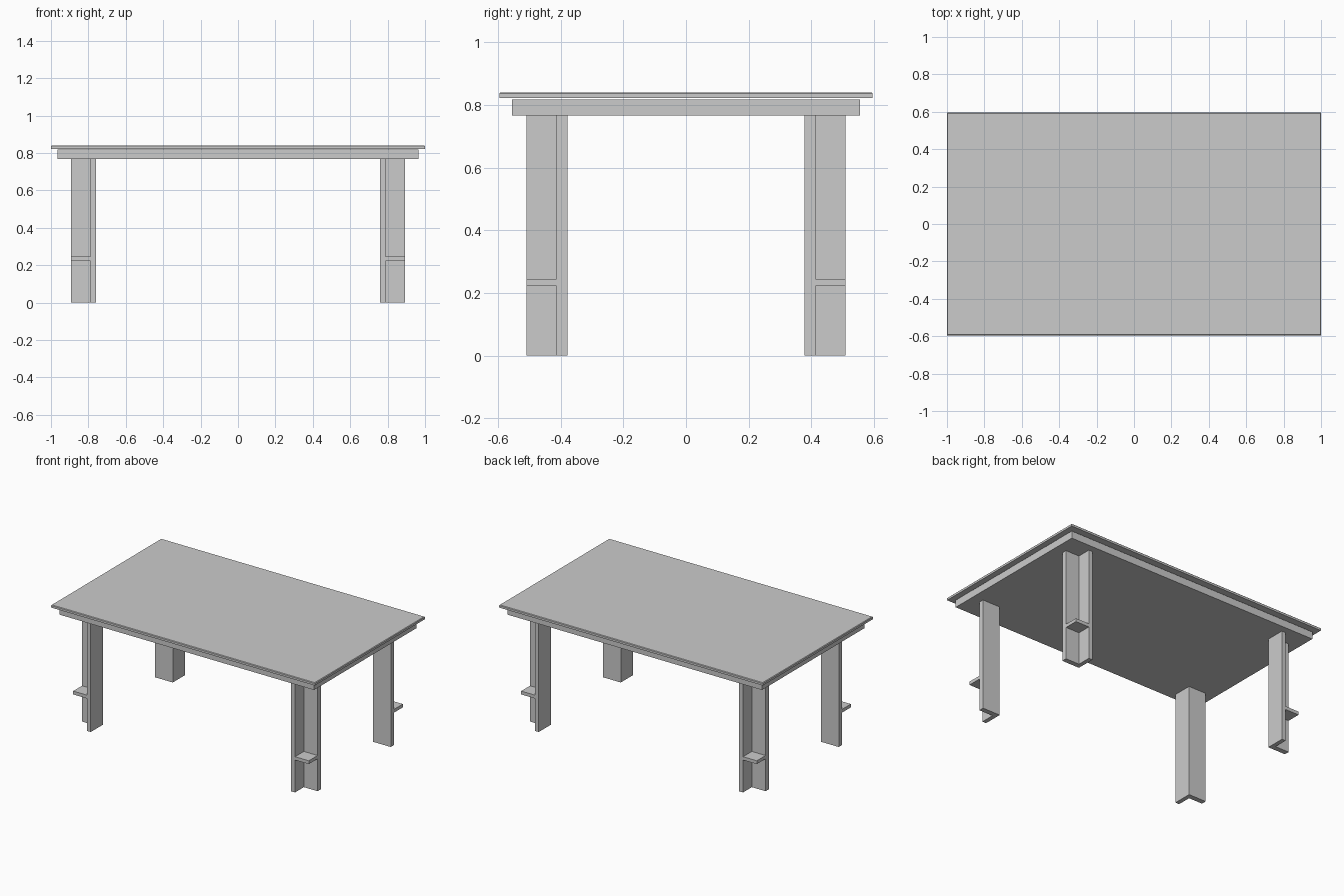
import bpy, bmesh

if "Cube" in bpy.data.objects:
    bpy.data.objects.remove(bpy.data.objects["Cube"])


def make_object(name, bm):
    bmesh.ops.recalc_face_normals(bm, faces=bm.faces)
    mesh = bpy.data.meshes.new(name)
    bm.to_mesh(mesh)
    bm.free()
    obj = bpy.data.objects.new(name, mesh)
    bpy.context.collection.objects.link(obj)
    return obj


def prism(name, outline, z0, z1, bevel=0.0):
    """Extrude a flat outline from z0 to z1, optionally easing the top rim."""
    bm = bmesh.new()
    face = bm.faces.new([bm.verts.new((x, y, z0)) for x, y in outline])
    top = bmesh.ops.extrude_face_region(bm, geom=[face], use_keep_orig=True)["geom"]
    for v in top:
        if isinstance(v, bmesh.types.BMVert):
            v.co.z = z1
    if bevel:
        rim = [e for e in bm.edges if all(v.co.z > z1 - 1e-5 for v in e.verts)]
        bmesh.ops.bevel(bm, geom=rim, offset=bevel, segments=1, affect='EDGES')
    return make_object(name, bm)


def rect(x0, x1, y0, y1):
    return [(x0, y0), (x1, y0), (x1, y1), (x0, y1)]


# Table top and the slab below it, separated by a fine shadow gap
prism("table_top", rect(-1, 1, -0.596, 0.596), 0.822, 0.84, bevel=0.004)
prism("under_frame", rect(-0.965, 0.965, -0.555, 0.555), 0.767, 0.817)

# Four L-shaped legs opening outward, each with a small corner shelf
XI, XM, XO = 0.76, 0.789, 0.893
YI, YM, YO = 0.379, 0.414, 0.509
leg_profile = [(XI, YI), (XO, YI), (XO, YM), (XM, YM), (XM, YO), (XI, YO)]
for sy, depth in ((-1, "front"), (1, "back")):
    for sx, side in ((-1, "left"), (1, "right")):
        def mirrored(points):
            return [(sx * x, sy * y) for x, y in points]
        prism(f"{depth}_{side}_leg", mirrored(leg_profile), 0, 0.767)
        prism(f"{depth}_{side}_leg_shelf", mirrored(rect(XM, XO, YM, YO)), 0.222, 0.245)
